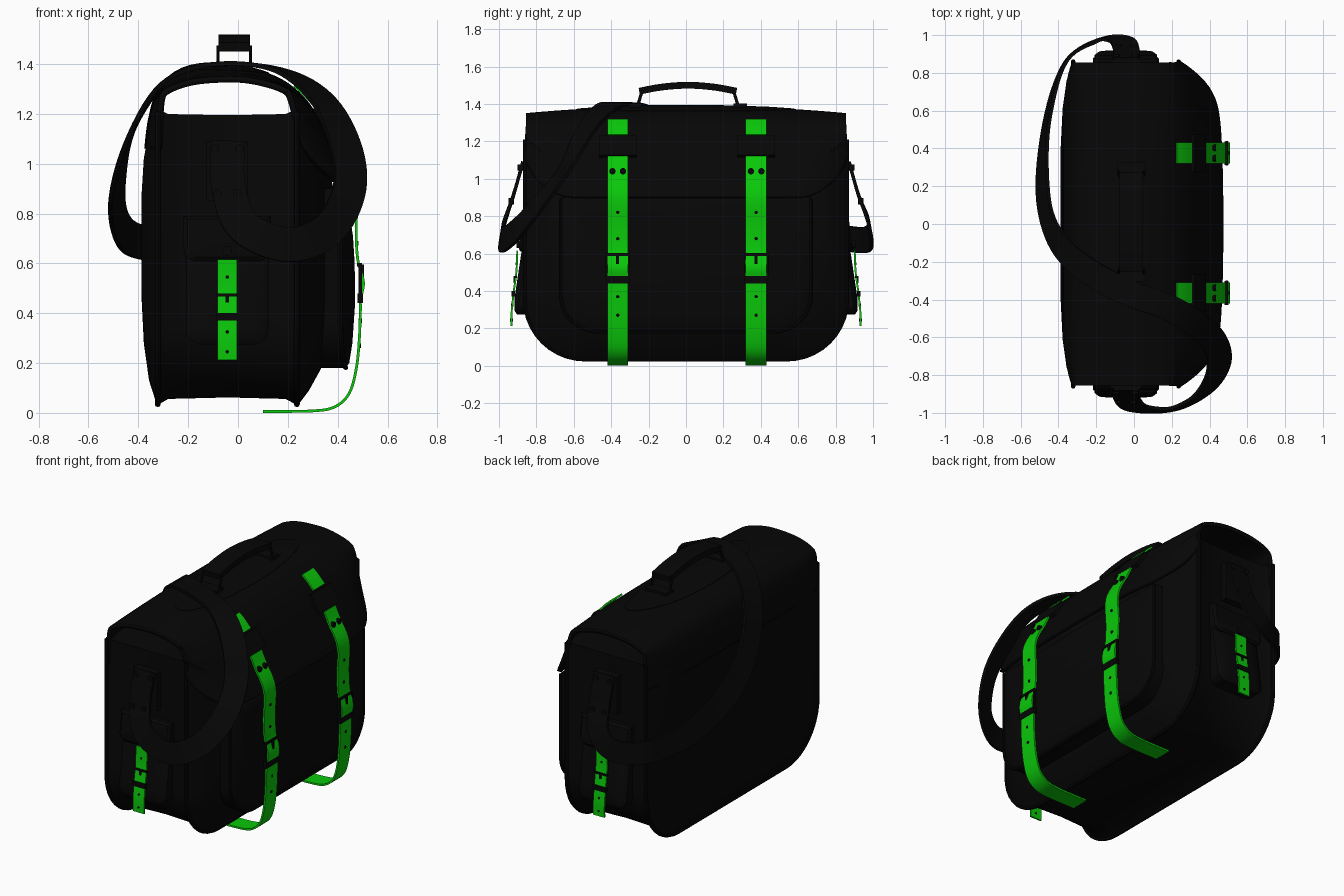
import bpy, bmesh, math
from mathutils import Vector as V

if "Cube" in bpy.data.objects:
    bpy.data.objects.remove(bpy.data.objects["Cube"])


def material(name, rgb):
    m = bpy.data.materials.new(name)
    m.diffuse_color = (*rgb, 1)
    m.use_nodes = True
    m.node_tree.nodes["Principled BSDF"].inputs["Base Color"].default_value = m.diffuse_color
    return m


BLACK = material("black_leather", (0.002, 0.002, 0.002))
GREEN = material("green_leather", (0.003, 0.58, 0.003))


def finish(o, mat):
    o.data.materials.append(mat)
    bpy.ops.object.select_all(action='DESELECT')
    o.select_set(True)
    bpy.context.view_layer.objects.active = o
    bpy.ops.object.shade_smooth_by_angle(angle=math.radians(38))
    return o


def mesh(name, verts, faces, mat=BLACK):
    me = bpy.data.meshes.new(name)
    me.from_pydata([tuple(v) for v in verts], [], faces)
    bm = bmesh.new()
    bm.from_mesh(me)
    bmesh.ops.recalc_face_normals(bm, faces=bm.faces)
    bm.to_mesh(me)
    bm.free()
    o = bpy.data.objects.new(name, me)
    bpy.context.collection.objects.link(o)
    return finish(o, mat)


def loft(name, rings, mat=BLACK):
    n, k = len(rings[0]), len(rings)
    faces = [(i * n + j, i * n + (j + 1) % n, (i + 1) * n + (j + 1) % n, (i + 1) * n + j)
             for i in range(k - 1) for j in range(n)]
    faces += [tuple(range(n)), tuple(range((k - 1) * n, k * n))]
    return mesh(name, [v for r in rings for v in r], faces, mat)


def spline(pts, k=6):
    P, out = [V(p) for p in pts], []
    for i in range(len(P) - 1):
        a, b, c, d = P[max(i - 1, 0)], P[i], P[i + 1], P[min(i + 2, len(P) - 1)]
        for j in range(k):
            t = j / k
            out.append(b + (c - a) * (t / 2) + (a * 2 - b * 5 + c * 4 - d) * (t * t / 2)
                       + (b * 3 - a - c * 3 + d) * (t ** 3 / 2))
    return out + [P[-1]]


def ribbon(name, pts, width, thick, mat=BLACK, side=None, normals=None):
    rings = []
    for i, p in enumerate(pts):
        t = (pts[min(i + 1, len(pts) - 1)] - pts[max(i - 1, 0)]).normalized()
        w = V(side) if side else t.cross(normals[i]).normalized()
        n = w.cross(t).normalized()
        rings.append([p + w * (a * width / 2) + n * (b * thick / 2)
                      for a, b in ((-1, -1), (1, -1), (1, 1), (-1, 1))])
    return loft(name, rings, mat)


def tube(name, pts, r, closed=False):
    cu = bpy.data.curves.new(name, 'CURVE')
    cu.dimensions, cu.bevel_depth, cu.bevel_resolution = '3D', r, 2
    s = cu.splines.new('POLY')
    s.points.add(len(pts) - 1)
    for q, p in zip(s.points, pts):
        q.co = (*p, 1)
    s.use_cyclic_u = closed
    o = bpy.data.objects.new(name, cu)
    bpy.context.collection.objects.link(o)
    bpy.ops.object.select_all(action='DESELECT')
    o.select_set(True)
    bpy.context.view_layer.objects.active = o
    bpy.ops.object.convert(target='MESH')
    return finish(bpy.context.object, BLACK)


def box(name, c, s):
    x, y, z = (V((d / 2, -d / 2)) for d in s)
    rings = [[V(c) + V((a, b, h)) for a, b in ((x[0], y[0]), (x[1], y[0]), (x[1], y[1]), (x[0], y[1]))]
             for h in z]
    return loft(name, rings)


def disc(name, c, r, axis, depth=0.02):
    ring = [(r * math.cos(k * math.pi / 8), r * math.sin(k * math.pi / 8)) for k in range(16)]
    to3 = (lambda a, b, h: V((h, a, b))) if axis == 'x' else (lambda a, b, h: V((a, h, b)))
    loft(name, [[V(c) + to3(a, b, h) for a, b in ring] for h in (-depth / 2, depth / 2)])


def outline(hw, zb, zt, r):
    # panel outline: square top, rounded bottom corners
    pts = [(-hw, zt)]
    for cx, a0 in ((-hw + r, math.pi), (hw - r, 1.5 * math.pi)):
        pts += [(cx + r * math.cos(a0 + k * math.pi / 20), zb + r + r * math.sin(a0 + k * math.pi / 20))
                for k in range(11)]
    return pts + [(hw, zt)]


def panel(name, steps, hw, zb, zt, r, place, top=0.8):
    loft(name, [[place(d, u, z) for u, z in outline(hw - i, zb + i, zt - i * top, max(r - i * 0.4, 0.03))]
                for d, i in steps])


# main body with bulging front and back, and a sunken gusset
front = lambda d, u, z: V((d, u, z))
panel("bag_body", [(-0.388, 0.45), (-0.378, 0.25), (-0.357, 0.1), (-0.325, 0), (-0.28, 0.026), (-0.04, 0.032),
                   (0.19, 0.026), (0.24, 0), (0.285, 0.06), (0.34, 0.16), (0.37, 0.28), (0.385, 0.45)],
      0.86, 0.03, 1.22, 0.32, front)
for nm, x in (("back_piping", -0.322), ("front_piping", 0.236)):
    tube(nm, [(x, u, z) for u, z in outline(0.86, 0.035, 1.21, 0.32)], 0.012)

# front pocket, curving back towards its sides
curved = lambda d, u, z: V((d - 0.04 * (u / 0.67) ** 2, u, z))
panel("front_pocket", [(0.34, 0), (0.45, 0), (0.465, 0.02), (0.474, 0.1), (0.478, 0.24), (0.476, 0.36)],
      0.67, 0.18, 0.9, 0.2, curved)
tube("front_pocket_piping", [curved(0.452, u, z) for u, z in outline(0.67, 0.182, 0.89, 0.2)], 0.01)

# flap wrapping from the back over the top to the front
PROFILE = spline([(-0.364, 1.06), (-0.346, 1.19), (-0.305, 1.275), (-0.19, 1.325), (-0.02, 1.338), (0.1, 1.322),
                  (0.2, 1.285), (0.29, 1.213), (0.36, 1.1), (0.435, 0.96), (0.462, 0.9)], 8)


def flap_point(p, y):
    b = 1 - 0.12 * (y / 0.87) ** 2 - 0.73 * (abs(y) / 0.87) ** 8
    x = 0.2 + (p[0] - 0.2) * b if p[0] > 0.2 else -0.3 + (p[0] + 0.3) * b if p[0] < -0.3 else p[0]
    lift = 0.04 * (1 - (y / 0.86) ** 2) * min(max((p[1] - 1.2) / 0.14, 0), 1)
    return V((x, y, p[1] + lift))


def along(f):
    i = min(int(f), len(PROFILE) - 2)
    return PROFILE[i].lerp(PROFILE[i + 1], f - i)


NY, NS = 56, 48
verts = []
for i in range(NY + 1):
    y = 0.855 * math.sin(math.pi * (i / NY - 0.5))
    e = max(abs(y) - 0.6, 0) / 0.26
    zend = 0.9 + 0.28 * (1 - math.sqrt(max(1 - e * e, 0)))
    f = len(PROFILE) - 1.0
    while along(f)[1] < zend:
        f -= 0.05
    verts += [flap_point(along(f * j / NS), y) for j in range(NS + 1)]
q = NS + 1
flap = mesh("top_flap", verts, [(i * q + j, i * q + j + 1, (i + 1) * q + j + 1, (i + 1) * q + j)
                                for i in range(NY) for j in range(NS)])
mod = flap.modifiers.new("thickness", 'SOLIDIFY')
mod.thickness, mod.offset = 0.025, 0

# oval reinforcement under the handle
rings = [[flap_point(along(33 + 9 * r * math.sin(a * math.pi / 20)), 0.58 * r * math.cos(a * math.pi / 20))
          + V((0, 0, h)) for a in range(40)]
         for r, h in ((1, 0), (1, 0.016), (0.8, 0.018), (0.5, 0.018), (0.2, 0.018))]
loft("handle_patch", rings)

# carrying handle
ribbon("handle_grip", spline([(-0.015, -0.25, 1.468), (-0.015, -0.13, 1.49), (-0.015, 0.01, 1.5),
                              (-0.015, 0.15, 1.49), (-0.015, 0.27, 1.468)]), 0.125, 0.036, side=(1, 0, 0))
for s in (-1, 1):
    y0, y1 = 0.01 + s * 0.27, 0.01 + s * 0.245
    tube("handle_wire", [(-0.08, y0, 1.385), (-0.08, y1, 1.468), (0.05, y1, 1.468), (0.05, y0, 1.385)], 0.009, True)
    box("handle_mount", (-0.015, y0 + s * 0.01, 1.391), (0.15, 0.07, 0.022))

# green front straps with buckles
upper = [(0.38, 1.12), (0.412, 1.05), (0.462, 0.96), (0.48, 0.88), (0.474, 0.75), (0.48, 0.62), (0.503, 0.53),
         (0.497, 0.48)]
lower = [(0.492, 0.44), (0.487, 0.3), (0.475, 0.18), (0.447, 0.08), (0.39, 0.025), (0.3, 0.008), (0.1, 0.006)]
for y in (-0.365, 0.375):
    lift = lambda path: [(a, y, b) for a, b in path]
    for nm, path in (("strap_top", [(0.225, 1.314), (0.265, 1.278), (0.305, 1.234)]),
                     ("strap_upper", upper), ("strap_lower", lower)):
        ribbon(nm, spline(lift(path)), 0.112, 0.011, GREEN, side=(0, 1, 0))
    ribbon("strap_keeper", spline(lift([(0.31, 1.225), (0.373, 1.12)])), 0.2, 0.022, side=(0, 1, 0))
    box("buckle_keeper", (0.49, y, 0.46), (0.022, 0.125, 0.04))
    box("buckle_bar", (0.488, y, 0.595), (0.02, 0.125, 0.014))
    box("buckle_tongue", (0.499, y, 0.57), (0.014, 0.016, 0.05))
    for s in (-1, 1):
        box("buckle_rail", (0.491, y + s * 0.06, 0.535), (0.015, 0.01, 0.13))
        disc("strap_rivet", (0.42, y + s * 0.028, 1.04), 0.017, 'x', 0.03)
    for x, z in ((0.479, 0.82), (0.477, 0.68), (0.49, 0.37), (0.486, 0.27)):
        disc("strap_hole", (x, y, z), 0.009, 'x', 0.014)

# side pockets, their straps, and the shoulder strap mounts
CX = -0.043
for s in (-1, 1):
    side = lambda d, u, z: V((CX + u, s * (d - 0.15 * (z - 0.3)), z))
    panel("side_pocket", [(0.8, 0), (0.9, 0), (0.917, 0.02), (0.926, 0.08)], 0.165, 0.275, 0.72, 0.06, side)
    panel("side_pocket_flap", [(0.8, 0), (0.93, 0), (0.943, 0.015)], 0.175, 0.61, 0.79, 0.05, side)
    for path in ([(0.902, 0.615), (0.907, 0.5), (0.921, 0.4)], [(0.924, 0.37), (0.932, 0.29), (0.932, 0.212)]):
        ribbon("side_strap", spline([(CX, s * a, b) for a, b in path]), 0.078, 0.01, GREEN, side=(1, 0, 0))
    box("side_buckle_keeper", (CX, s * 0.924, 0.385), (0.09, 0.02, 0.03))
    box("side_buckle_bar", (CX, s * 0.913, 0.474), (0.09, 0.018, 0.012))
    box("side_buckle_tongue", (CX, s * 0.916, 0.46), (0.013, 0.014, 0.035))
    for y, z in ((0.904, 0.545), (0.929, 0.325), (0.933, 0.245)):
        disc("side_strap_hole", (CX, s * y, z), 0.007, 'y', 0.014)
    disc("pocket_stud", (CX, s * 0.89, 0.65), 0.02, 'y', 0.03)
    box("strap_mount", (CX, s * 0.845, 0.97), (0.165, 0.05, 0.24))
    for dx, z in ((0.05, 1.06), (0.04, 0.88)):
        for k in (-1, 1):
            disc("mount_rivet", (CX + k * dx, s * (0.885 if z > 1 else 0.935), z), 0.017, 'y', 0.03)

# shoulder strap looping from end to end over the top: position and facing
strap = spline([(-0.04, -0.872, 1.09, 0, -1, 0), (-0.04, -0.92, 0.92, 0, -1, 0.2), (0.02, -0.975, 0.75, 0, -1, 0.2),
                (0.2, -0.98, 0.675, 0, -1, 0.1), (0.36, -0.9, 0.735, 0.2, -1, 0),
                (0.445, -0.77, 0.89, 0.35, -1, 0.1), (0.435, -0.64, 1.06, 0.5, -1, 0.4),
                (0.345, -0.54, 1.25, 0.7, -0.7, 0.7), (0.18, -0.44, 1.37, 0.3, -0.1, 1),
                (-0.06, -0.35, 1.4, 0, 0, 1), (-0.28, -0.22, 1.34, -0.6, 0, 0.8),
                (-0.43, -0.05, 1.12, -1, 0.1, 0.4), (-0.485, 0.2, 0.89, -1, 0.2, 0.4),
                (-0.46, 0.55, 0.73, -1, 0.2, 0.2), (-0.36, 0.86, 0.68, -0.6, 0.8, 0),
                (-0.18, 0.975, 0.68, -0.1, 1, 0.1), (-0.07, 0.975, 0.77, 0, 1, 0.2),
                (-0.04, 0.92, 0.92, 0, 1, 0.2), (-0.04, 0.872, 1.09, 0, 1, 0)], 7)
ribbon("shoulder_strap", [V(p[:3]) for p in strap], 0.138, 0.018, normals=[V(p[3:]) for p in strap])
